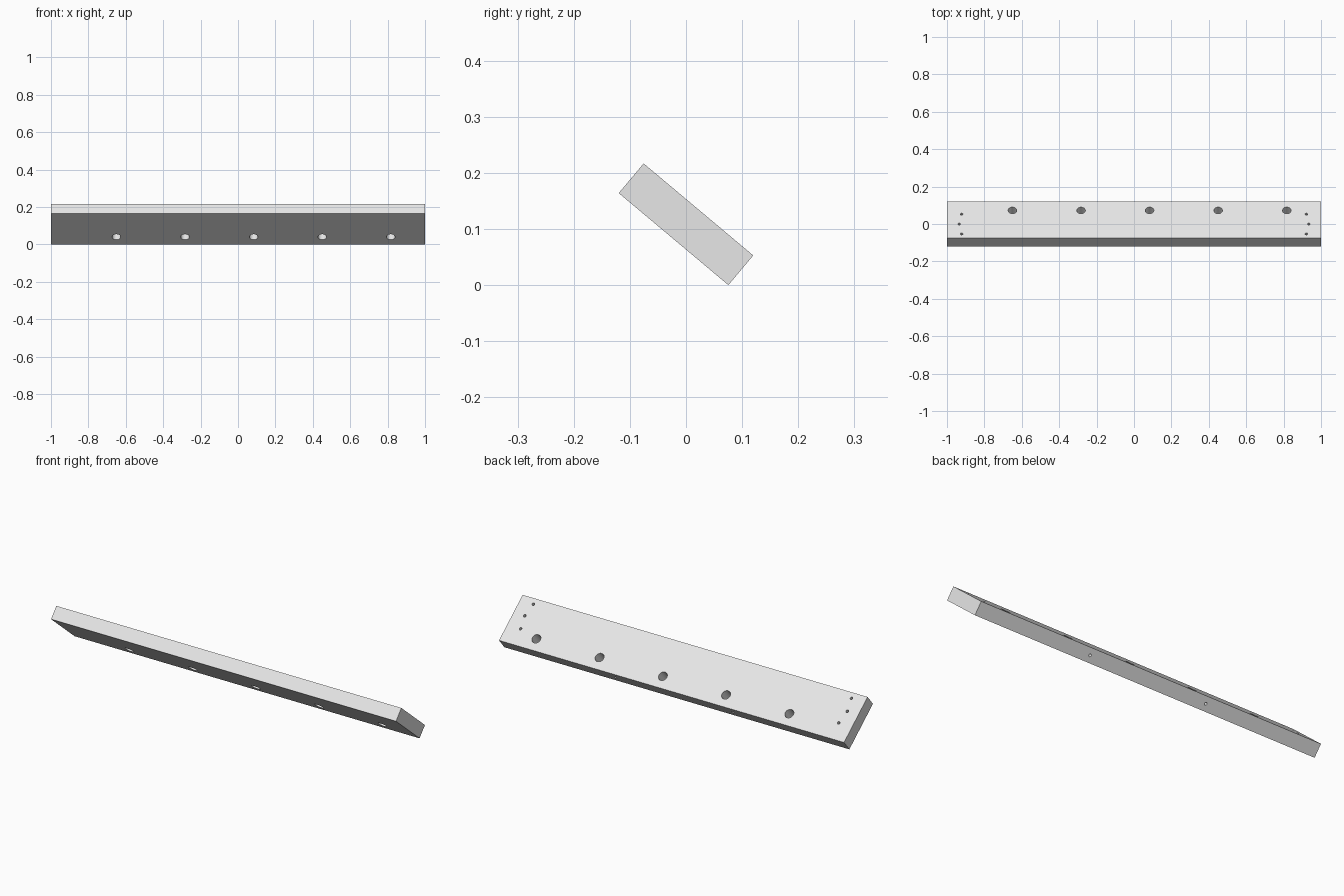
import bpy, bmesh
from math import radians
from mathutils import Matrix, Vector

default = bpy.data.objects.get("Cube")
if default:
    bpy.data.objects.remove(default, do_unlink=True)

LENGTH, WIDTH, THICK = 2.0, 0.255, 0.069
TILT = Matrix.Translation((0, 0, 0.1085)) @ Matrix.Rotation(radians(-40), 4, 'X')

grey = bpy.data.materials.new("light grey")
grey.use_nodes = True
colour = (0.8, 0.8, 0.8, 1)
grey.diffuse_color = colour
grey.node_tree.nodes["Principled BSDF"].inputs["Base Color"].default_value = colour


def make_object(name, bm):
    mesh = bpy.data.meshes.new(name)
    bm.to_mesh(mesh)
    bm.free()
    mesh.materials.append(grey)
    obj = bpy.data.objects.new(name, mesh)
    bpy.context.collection.objects.link(obj)
    obj.matrix_world = TILT
    return obj


def drill(bm, centre, radius, depth, sides, axis='Z'):
    turn = Matrix.Rotation(radians(90), 4, 'X') if axis == 'Y' else Matrix()
    bmesh.ops.create_cone(bm, cap_ends=True, segments=sides, radius1=radius,
                          radius2=radius, depth=depth,
                          matrix=Matrix.Translation(Vector(centre)) @ turn)


# Tilted plank
bm = bmesh.new()
bmesh.ops.create_cube(bm, size=1, matrix=Matrix.Diagonal((LENGTH, WIDTH, THICK, 1)))
plank = make_object("plank", bm)

bm = bmesh.new()
# Row of large through holes near the lower edge
for i in range(5):
    drill(bm, (-0.65 + i * 0.3667, 0.066, 0), 0.023, THICK * 2, 32)
# Three blind screw holes at each end of the upper face
for side in (-1, 1):
    for row in (-1, 0, 1):
        x = 0.935 if row == 0 else 0.922
        drill(bm, (side * x, -0.029 + row * 0.069, THICK / 2), 0.007, 0.08, 16)
    # Blind dowel hole in the lower edge
    drill(bm, (side * 0.34, WIDTH / 2, 0), 0.007, 0.08, 16, 'Y')
cutter = make_object("hole_cutter", bm)
cutter.hide_render = True

# Cut the holes, then drop the cutter
cut = plank.modifiers.new("holes", 'BOOLEAN')
cut.operation = 'DIFFERENCE'
cut.solver = 'EXACT'
cut.object = cutter
bpy.ops.object.select_all(action='DESELECT')
plank.select_set(True)
bpy.context.view_layer.objects.active = plank
bpy.ops.object.modifier_apply(modifier=cut.name)
bpy.data.objects.remove(cutter, do_unlink=True)
bpy.ops.object.shade_smooth_by_angle(angle=radians(30))
